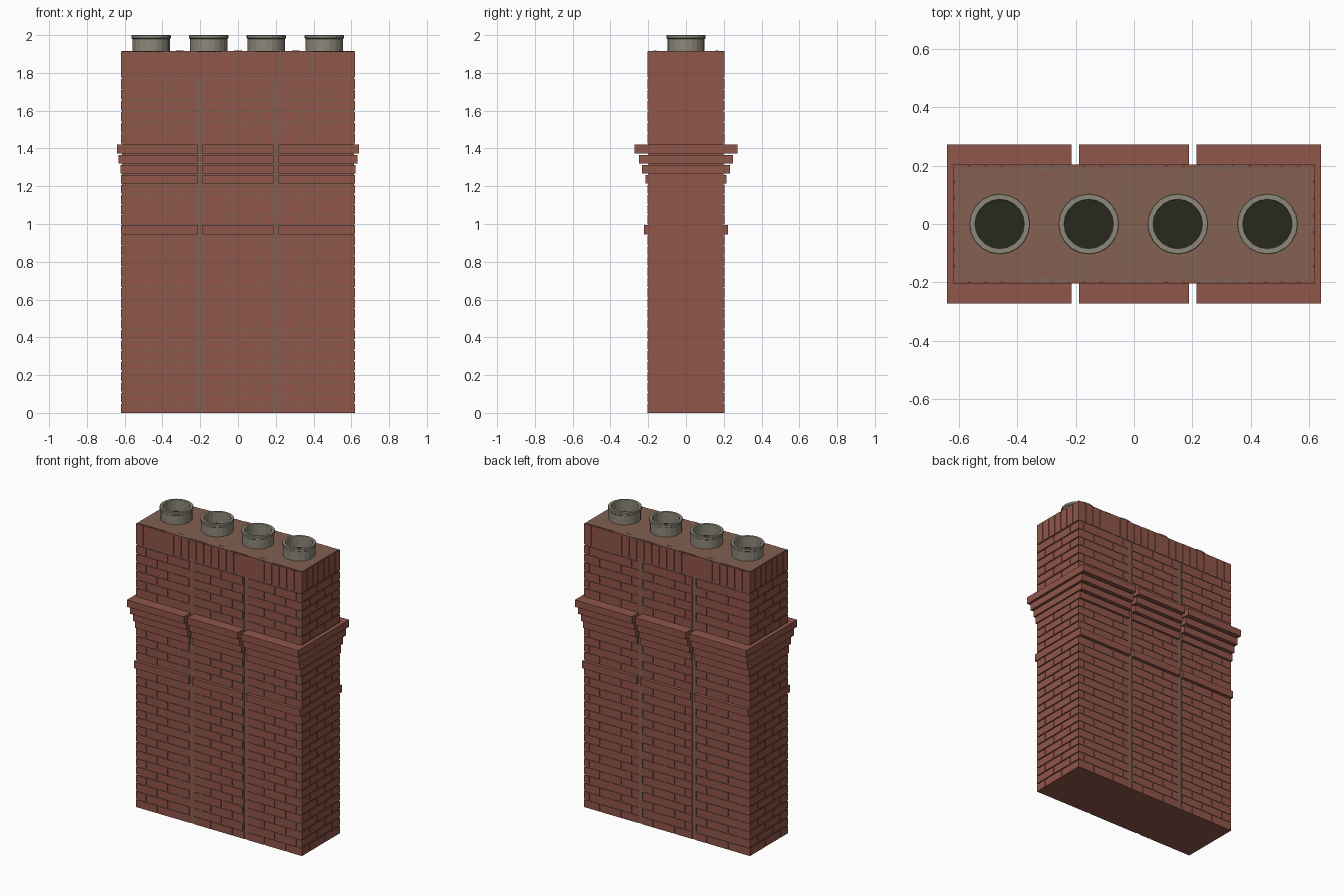
import bpy, bmesh, math
from mathutils import Vector, Matrix

if "Cube" in bpy.data.objects:
    bpy.data.objects.remove(bpy.data.objects["Cube"], do_unlink=True)


def material(name, rgb):
    m = bpy.data.materials.new(name)
    m.use_nodes = True
    m.diffuse_color = (*rgb, 1)
    bsdf = m.node_tree.nodes["Principled BSDF"]
    bsdf.inputs["Base Color"].default_value = (*rgb, 1)
    bsdf.inputs["Roughness"].default_value = 0.9
    return m


BRICK = material("red brick", (0.28, 0.092, 0.066))
MORTAR = material("brown mortar", (0.225, 0.119, 0.083))
CLAY = material("grey clay", (0.265, 0.244, 0.192))
SOOT = material("dark soot", (0.02, 0.021, 0.012))


def finish(name, bm, *mats):
    bmesh.ops.recalc_face_normals(bm, faces=bm.faces)
    mesh = bpy.data.meshes.new(name)
    bm.to_mesh(mesh)
    bm.free()
    for mat in mats:
        mesh.materials.append(mat)
    ob = bpy.data.objects.new(name, mesh)
    bpy.context.scene.collection.objects.link(ob)
    return ob


def box(bm, x, y, z):
    """Add a box from three (low, high) ranges."""
    size = [b - a for a, b in (x, y, z)]
    mid = Vector([(a + b) / 2 for a, b in (x, y, z)])
    bmesh.ops.create_cube(bm, size=1, matrix=Matrix.Translation(mid) @ Matrix.Diagonal((*size, 1)))


def split(low, high, joints, gap):
    """Cut a range into bricks at the given joints."""
    edges = [low] + [j for j in joints if low < j < high] + [high]
    for i, (a, b) in enumerate(zip(edges, edges[1:])):
        yield (a + (gap / 2 if i else 0), b - (gap / 2 if b != high else 0))


HX, HY = 0.62, 0.203          # half width and depth of the stack
SHELL, GAP = 0.025, 0.007
SOLDIER_Z, TOP = 1.776, 1.914
COLUMNS = [(-HX, -0.214), (-0.188, 0.188), (0.214, HX)]
LEDGES = {17: (0.0, 0.222), 22: (0.0, 0.215), 23: (0.002, 0.232),
          24: (0.012, 0.25), 25: (0.02, 0.272)}


def row_top(k):
    if k < 0:
        return -GAP
    if k <= 17:
        return 0.05 + 0.0555 * k
    if k <= 25:
        return 0.9935 + 0.0533 * (k - 17)
    return 1.42 + 0.0578 * (k - 25)


# Mortar body behind the bricks, with brick ends and underside
bm = bmesh.new()
box(bm, (-HX + 0.006, HX - 0.006), (-HY + 0.004, HY - 0.004), (0, TOP - 0.002))
bm.normal_update()
for face in bm.faces:
    if abs(face.normal.x) > 0.5 or face.normal.z < -0.5:
        face.material_index = 1
finish("mortar_core", bm, MORTAR, BRICK)

# Running bond courses and projecting ledge courses
courses, ledges = bmesh.new(), bmesh.new()
for k in range(32):
    z = (row_top(k - 1) + GAP, row_top(k))
    if k in LEDGES:
        extra, depth = LEDGES[k]
        for a, b in COLUMNS:
            a -= extra if a == -HX else 0
            b += extra if b == HX else 0
            box(ledges, (a, b), (-depth, depth), z)
        continue
    odd = k % 2
    for c, (a, b) in zip((-0.4, 0, 0.4), COLUMNS):
        joints = (c - 0.14, c + 0.02, c + 0.18) if odd else (c - 0.06, c + 0.10)
        for x in split(a, b, joints, GAP):
            box(courses, x, (-HY, -HY + SHELL), z)
            box(courses, x, (HY - SHELL, HY), z)
    for y in split(-HY, HY, (-0.04, 0.12) if odd else (-0.12, 0.04), GAP):
        box(courses, (-HX, -HX + SHELL), y, z)
        box(courses, (HX - SHELL, HX), y, z)
finish("brick_courses", courses, BRICK)
finish("ledge_courses", ledges, BRICK)

# Upright bricks around the top
bm = bmesh.new()
z = (SOLDIER_Z, TOP)
for x in split(-HX, HX, [-HX + 2 * HX * i / 22 for i in range(1, 22)], 0.005):
    box(bm, x, (-HY, -HY + SHELL), z)
    box(bm, x, (HY - SHELL, HY), z)
for y in split(-HY, HY, [-HY + 2 * HY * i / 7 for i in range(1, 7)], 0.005):
    box(bm, (-HX, -HX + SHELL), y, z)
    box(bm, (HX - SHELL, HX), y, z)
finish("soldier_course", bm, BRICK)

# Mortar cap, spreading to the edge between the pots
CAP_Z = (TOP - 0.006, TOP + 0.003)
BETWEEN_POTS = (-0.308, 0, 0.306)
bm = bmesh.new()
box(bm, (-HX + 0.005, HX - 0.005), (-HY + 0.009, HY - 0.009), CAP_Z)
for x in BETWEEN_POTS:
    box(bm, (x - 0.09, x + 0.09), (-HY + 0.001, HY - 0.001), CAP_Z)
finish("mortar_cap", bm, MORTAR)

# Small triangular brick chips in the cap, pointing inwards
bm = bmesh.new()
for x in BETWEEN_POTS:
    for s in (-1, 1):
        place = Matrix.Translation((x, s * 0.167, TOP + 0.003))
        stretch = Matrix.Diagonal((1, 0.5, 1, 1))
        turn = Matrix.Rotation(math.pi if s > 0 else 0, 4, "Z")
        bmesh.ops.create_cone(bm, cap_ends=True, segments=3, radius1=0.024, radius2=0.024,
                              depth=0.003, matrix=place @ stretch @ turn)
finish("brick_chips", bm, BRICK)

# Round clay pots with dark flues
PROFILE = [(0.099, 1.90), (0.099, 1.98), (0.104, 1.984), (0.104, 1.998),
           (0.102, 2.0), (0.085, 2.0), (0.083, 1.997), (0.083, 1.90)]
SIDES = 20
for i, x in enumerate((-0.46, -0.155, 0.15, 0.457)):
    bm = bmesh.new()
    verts = [bm.verts.new((r, 0, h)) for r, h in PROFILE]
    edges = [bm.edges.new(pair) for pair in zip(verts, verts[1:])]
    bmesh.ops.spin(bm, geom=verts + edges, axis=(0, 0, 1), cent=(0, 0, 0),
                   angle=math.tau, steps=SIDES, use_merge=True)
    bmesh.ops.remove_doubles(bm, verts=bm.verts, dist=0.0001)
    pot = finish(f"chimney_pot_{i + 1}", bm, CLAY)
    pot.location.x = x
    bm = bmesh.new()
    bmesh.ops.create_circle(bm, cap_ends=True, segments=SIDES, radius=0.084)
    flue = finish(f"flue_{i + 1}", bm, SOOT)
    flue.location = (x, 0, 1.925)
